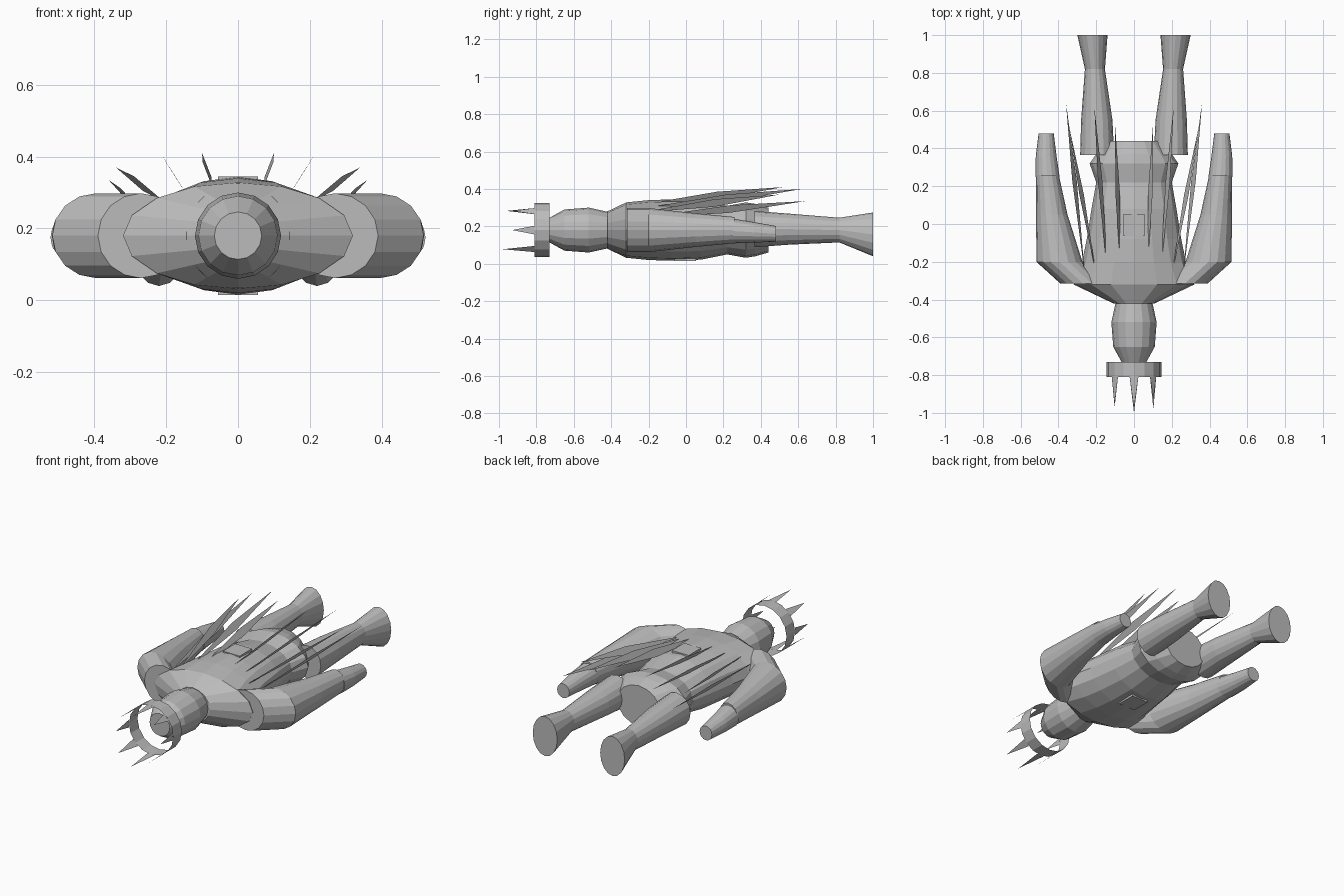
import bpy
import math
from mathutils import Vector

cube = bpy.data.objects.get("Cube")
if cube:
    bpy.data.objects.remove(cube, do_unlink=True)

grey = bpy.data.materials.new("plain grey")
grey.use_nodes = True
grey.diffuse_color = (0.5, 0.5, 0.5, 1)
grey.node_tree.nodes["Principled BSDF"].inputs["Base Color"].default_value = (0.5, 0.5, 0.5, 1)

MID = 0.18  # height of the body axis


def add_mesh(name, verts, faces):
    mesh = bpy.data.meshes.new(name)
    mesh.from_pydata(verts, [], faces)
    mesh.materials.append(grey)
    obj = bpy.data.objects.new(name, mesh)
    bpy.context.collection.objects.link(obj)
    return obj


def loft(name, rings, sides=16, capped=True):
    """Join elliptical rings (y, centre x, centre z, radius x, radius z)."""
    verts, faces = [], []
    for y, cx, cz, rx, rz in rings:
        for i in range(sides):
            a = math.tau * i / sides
            verts.append((cx + rx * math.cos(a), y, cz + rz * math.sin(a)))
    for r in range(len(rings) - 1):
        for i in range(sides):
            j = (i + 1) % sides
            faces.append((r * sides + i, r * sides + j,
                          (r + 1) * sides + j, (r + 1) * sides + i))
    if capped:
        last = (len(rings) - 1) * sides
        faces.append(tuple(reversed(range(sides))))
        faces.append(tuple(range(last, last + sides)))
    return add_mesh(name, verts, faces)


# Torso with sloping shoulders, waist and hips
loft("torso", [(y, 0, MID, rx, rz) for y, rx, rz in [
    (-0.42, 0.11, 0.1), (-0.32, 0.32, 0.148), (-0.2, 0.275, 0.16),
    (-0.08, 0.25, 0.164), (0.08, 0.225, 0.158), (0.22, 0.2, 0.13),
    (0.32, 0.235, 0.148), (0.37, 0.2, 0.14), (0.44, 0.14, 0.12)]])

# Head
loft("head", [(y, 0, MID, r, r) for y, r in [
    (-0.73, 0.066), (-0.65, 0.11), (-0.52, 0.12), (-0.42, 0.098)]])

# Arms and legs on both sides
for side, s in (("left", 1), ("right", -1)):
    loft(side + "_arm", [(y, s * x, MID, rx, rz) for y, x, rx, rz in [
        (-0.315, 0.27, 0.12, 0.118), (-0.2, 0.395, 0.122, 0.118),
        (0.05, 0.435, 0.083, 0.09), (0.26, 0.458, 0.06, 0.07)]])
    loft(side + "_hand", [(y, s * x, z, rx, rz) for y, x, z, rx, rz in [
        (0.25, 0.458, 0.175, 0.064, 0.066), (0.36, 0.465, 0.168, 0.055, 0.055),
        (0.48, 0.465, 0.16, 0.04, 0.042)]])
    loft(side + "_leg", [(y, s * x, z, rx, rz) for y, x, z, rx, rz in [
        (0.365, 0.195, 0.185, 0.09, 0.097), (0.55, 0.197, 0.185, 0.083, 0.083),
        (0.82, 0.207, 0.18, 0.053, 0.066), (1.0, 0.22, 0.157, 0.08, 0.117)]])

# Open crown band
R = 0.145
loft("crown_band", [(-0.81, 0, MID, R, R), (-0.73, 0, MID, R, R)], capped=False)

# Thin spikes around the crown
verts, faces = [], []
tips = [0.93, 0.93, 0.98, 0.96, 0.93, 0.97, 1.0, 0.98]
for k, tip in enumerate(tips):
    for off, y in ((-0.16, -0.81), (0.16, -0.81), (0, -tip)):
        a = math.tau * k / len(tips) + off
        verts.append((R * math.cos(a), y, MID + R * math.sin(a)))
    faces.append((3 * k, 3 * k + 1, 3 * k + 2))
add_mesh("crown_spikes", verts, faces)

# Square block showing flush on the chest and back
bpy.ops.mesh.primitive_cube_add(size=1, location=(0, -0.005, MID))
block = bpy.context.object
block.name = "torso_block"
block.scale = (0.11, 0.115, 0.33)
block.data.materials.append(grey)

# Thin blades fanning out from the shoulders
blades = [(0.07, 0.31, 0.10, 0.52, 0.41), (0.14, 0.29, 0.21, 0.62, 0.4),
          (0.2, 0.27, 0.34, 0.5, 0.37), (0.26, 0.24, 0.36, 0.64, 0.335)]
for side, s in (("left", 1), ("right", -1)):
    for n, (bx, bz, tx, ty, tz) in enumerate(blades, 1):
        base, tip = Vector((s * bx, -0.27, bz)), Vector((s * tx, ty, tz))
        middle = base.lerp(tip, 0.55)
        spread = Vector((s * 0.012, 0, 0.02))
        add_mesh(f"{side}_blade_{n}", [base, middle - spread, tip, middle + spread],
                 [(0, 1, 2, 3)])
